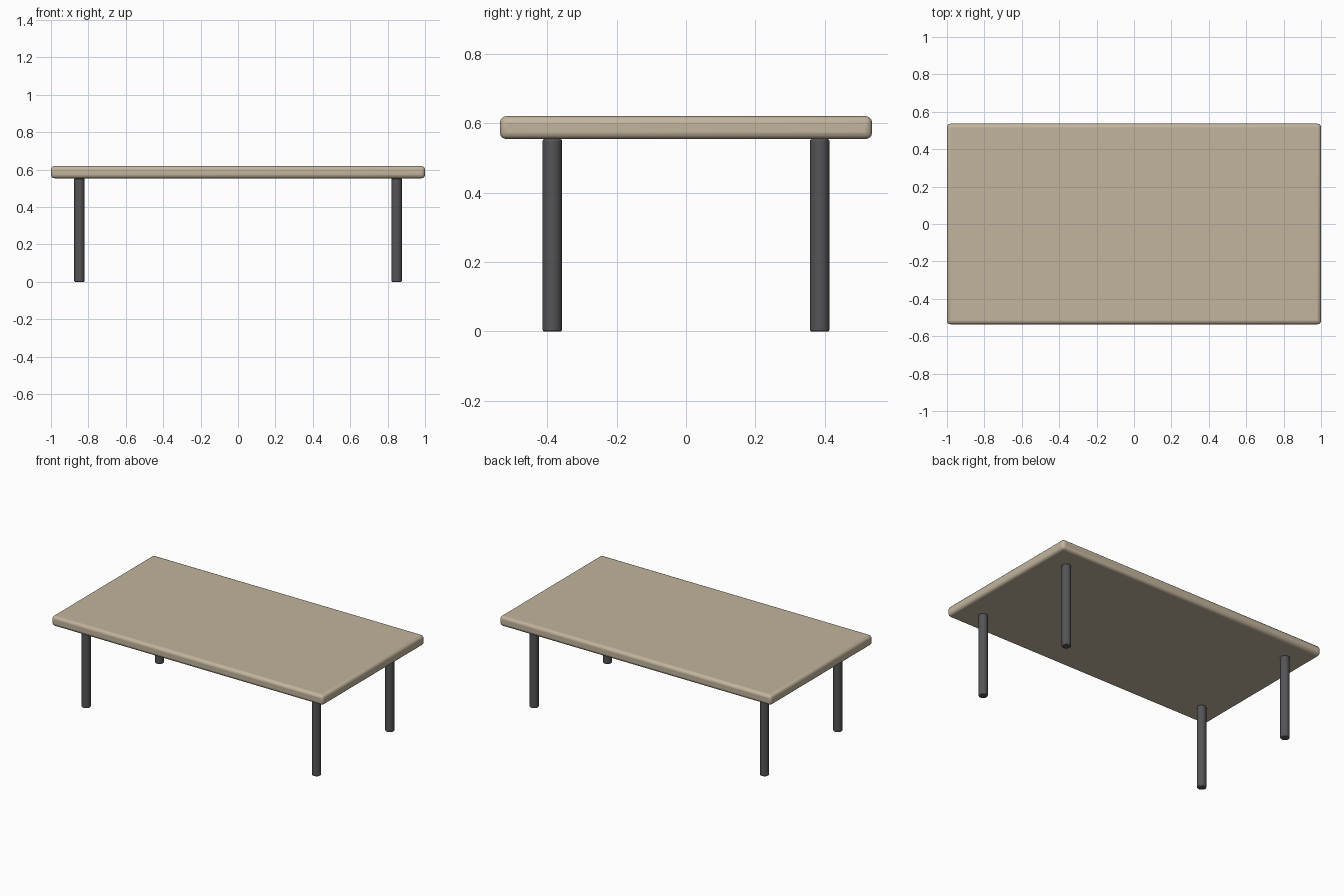
import bpy

if "Cube" in bpy.data.objects:
    bpy.data.objects.remove(bpy.data.objects["Cube"])


def finish(obj, name, material, bevel, segments):
    obj.name = name
    obj.data.materials.append(material)
    mod = obj.modifiers.new("soft_edges", "BEVEL")
    mod.width = bevel
    mod.segments = segments
    mod.limit_method = "ANGLE"
    mod.angle_limit = 0.7
    bpy.ops.object.shade_smooth_by_angle()


def colour(name, rgb):
    mat = bpy.data.materials.new(name)
    mat.diffuse_color = (*rgb, 1)
    mat.use_nodes = True
    mat.node_tree.nodes["Principled BSDF"].inputs["Base Color"].default_value = mat.diffuse_color
    return mat


wood = colour("pale_wood", (0.54, 0.46, 0.34))
metal = colour("dark_metal", (0.09, 0.09, 0.095))

TOP_Z, UNDER_Z = 0.62, 0.554

# Table top with rounded edges
bpy.ops.mesh.primitive_cube_add(size=1, location=(0, 0, (TOP_Z + UNDER_Z) / 2))
top = bpy.context.object
top.scale = (2.0, 1.072, TOP_Z - UNDER_Z)
bpy.ops.object.transform_apply(location=False, rotation=False, scale=True)
finish(top, "table_top", wood, 0.019, 3)

# Four round legs, set in from the corners
for side, sx in (("left", -1), ("right", 1)):
    for end, sy in (("front", -1), ("back", 1)):
        bpy.ops.mesh.primitive_cylinder_add(
            vertices=32, radius=0.028, depth=UNDER_Z,
            location=(sx * 0.848, sy * 0.385, UNDER_Z / 2))
        finish(bpy.context.object, f"{end}_{side}_leg", metal, 0.005, 2)
